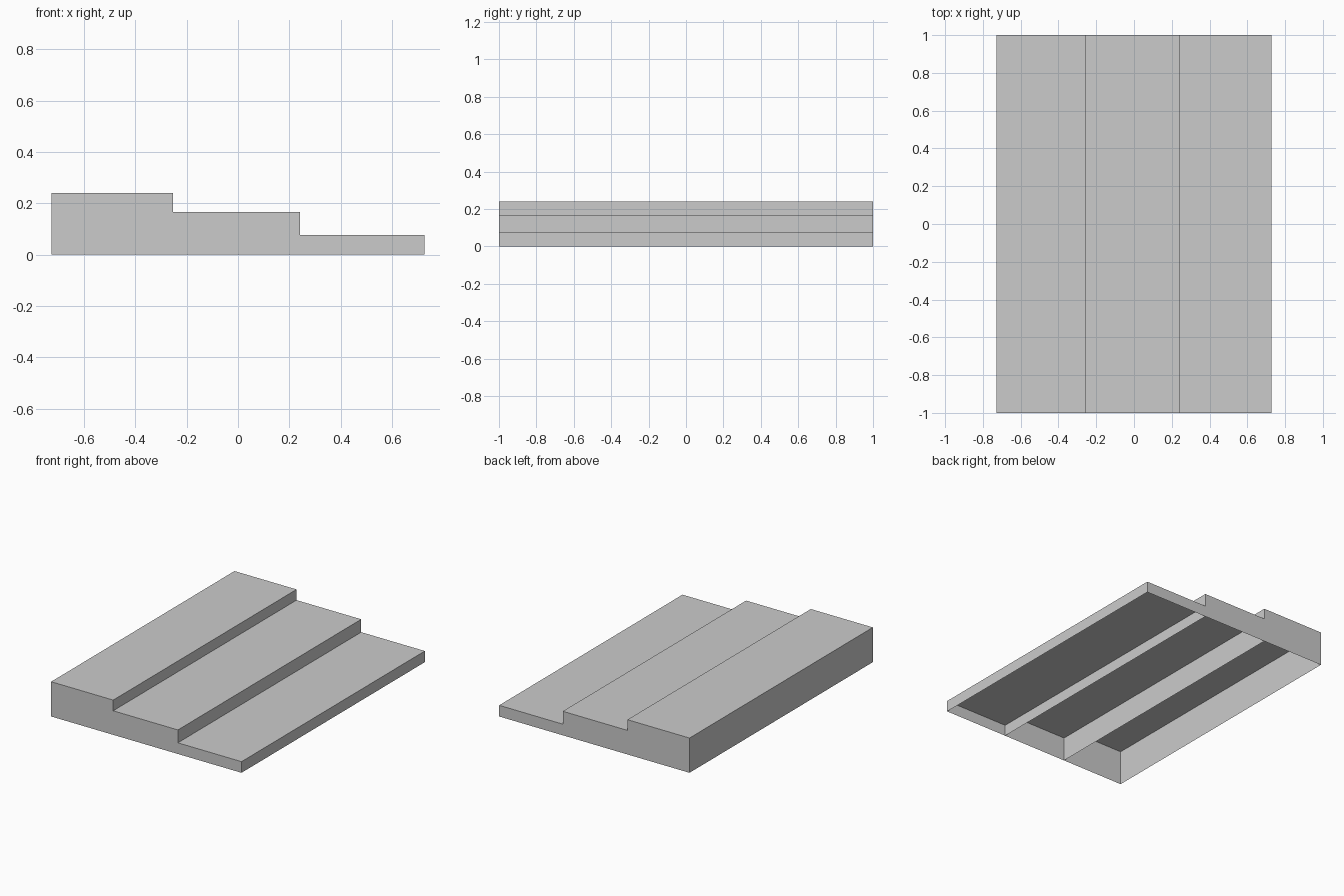
import bpy
import bmesh

if "Cube" in bpy.data.objects:
    bpy.data.objects.remove(bpy.data.objects["Cube"])


def step_shell(name, x0, x1, height, left_wall):
    """Thin box without a floor; the left wall is optional (shared with neighbour)."""
    bm = bmesh.new()
    bmesh.ops.create_cube(bm, size=1)
    for v in bm.verts:
        v.co.x = x1 if v.co.x > 0 else x0
        v.co.y = 1.0 if v.co.y > 0 else -1.0
        v.co.z = height if v.co.z > 0 else 0.0
    bm.normal_update()
    drop = [f for f in bm.faces
            if f.normal.z < -0.5 or (f.normal.x < -0.5 and not left_wall)]
    bmesh.ops.delete(bm, geom=drop, context='FACES')
    mesh = bpy.data.meshes.new(name)
    bm.to_mesh(mesh)
    bm.free()
    obj = bpy.data.objects.new(name, mesh)
    bpy.context.collection.objects.link(obj)
    return obj


# Three descending treads, hollow underneath, risers reaching the ground
step_shell("upper_step", -0.727, -0.253, 0.24, True)
step_shell("middle_step", -0.253, 0.241, 0.166, False)
step_shell("lower_step", 0.241, 0.727, 0.077, False)
